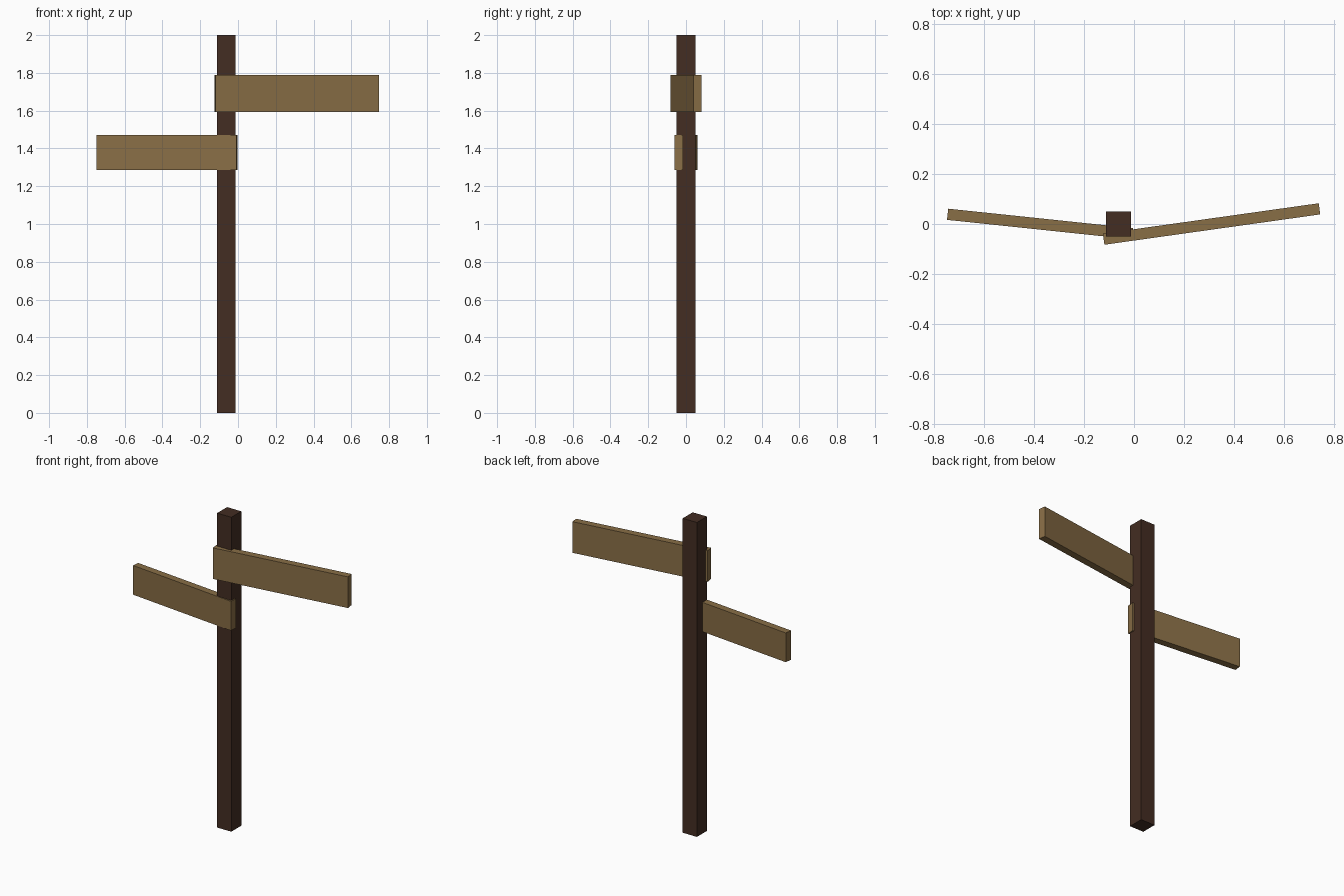
import bpy
import math

if "Cube" in bpy.data.objects:
    bpy.data.objects.remove(bpy.data.objects["Cube"])


def material(name, rgb):
    mat = bpy.data.materials.new(name)
    mat.diffuse_color = (*rgb, 1.0)
    mat.use_nodes = True
    mat.node_tree.nodes["Principled BSDF"].inputs["Base Color"].default_value = mat.diffuse_color
    return mat


def box(name, centre, size, mat, turn=0.0):
    bpy.ops.mesh.primitive_cube_add(size=1, location=centre)
    obj = bpy.context.object
    obj.name = name
    obj.scale = size
    obj.rotation_euler.z = math.radians(turn)
    obj.data.materials.append(mat)
    return obj


dark_wood = material("dark wood", (0.056, 0.026, 0.016))
light_wood = material("light wood", (0.25, 0.156, 0.061))

# Square upright post
box("post", (-0.062, 0, 1.0), (0.1, 0.1, 2.0), dark_wood)

# Two plank signs, each angled slightly backwards and pointing opposite ways
box("upper_sign", (0.311, 0.0, 1.691), (0.874, 0.045, 0.198), light_wood, 8)
box("lower_sign", (-0.3765, 0.0, 1.378), (0.746, 0.045, 0.186), light_wood, -6)
